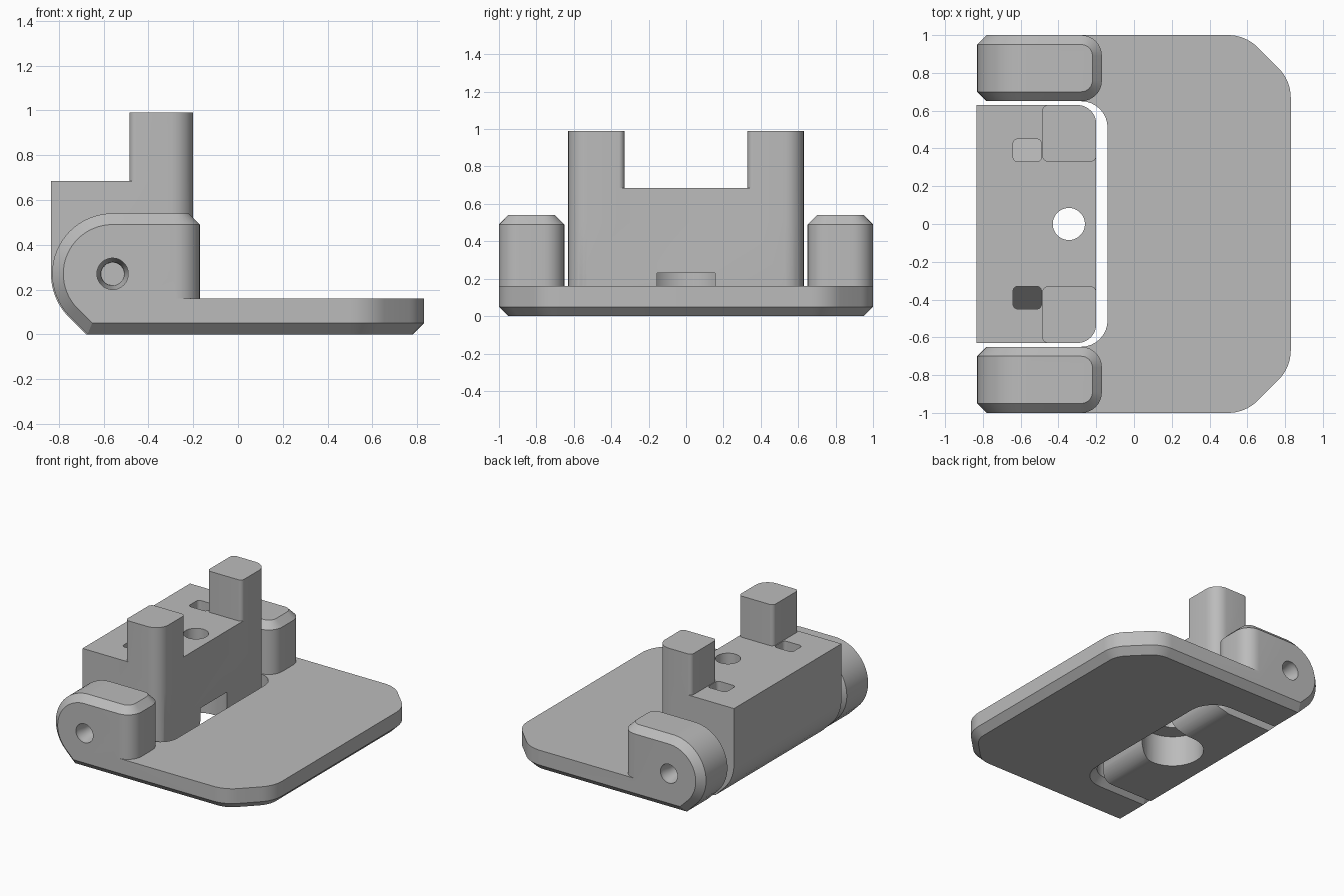
import bpy, bmesh
from math import sin, cos, pi, radians, sqrt, tan, acos
from mathutils import Vector

cube = bpy.data.objects.get("Cube")
if cube:
    bpy.data.objects.remove(cube, do_unlink=True)

grey = bpy.data.materials.new("plain grey")
grey.use_nodes = True
grey.diffuse_color = (0.5, 0.5, 0.5, 1)
grey.node_tree.nodes["Principled BSDF"].inputs["Base Color"].default_value = (0.5, 0.5, 0.5, 1)

PIVOT_X, PIVOT_Z = -0.56, 0.27
CHAMFER = 0.05


def outline(corners, inset=0.0, steps=8):
    """Counter-clockwise (x, y, radius) corners to a filleted 2D loop, optionally inset."""
    pts = [Vector(c[:2]) for c in corners]
    loop = []
    for i, (x, y, r) in enumerate(corners):
        p = pts[i]
        a = (p - pts[i - 1]).normalized()
        b = (pts[(i + 1) % len(pts)] - p).normalized()
        na, nb = Vector((-a.y, a.x)), Vector((-b.y, b.x))
        p = p + (na + nb) * inset / (1 + na.dot(nb))
        if r == 0:
            loop.append(p)
            continue
        side = 1 if a.x * b.y - a.y * b.x > 0 else -1
        r = max(r - side * inset, 0.005)
        turn = acos(max(-1, min(1, a.dot(b))))
        start = p - a * r * tan(turn / 2)
        centre = start + na * r * side
        for k in range(steps + 1):
            t = turn * k / steps
            loop.append(centre - na * side * r * cos(t) + a * r * sin(t))
    return loop


def circle(cx, cy, r, n=48):
    return [Vector((cx + r * cos(2 * pi * i / n), cy + r * sin(2 * pi * i / n))) for i in range(n)]


def flat(loop, z):
    return [(p.x, p.y, z) for p in loop]


def upright(loop, y):
    return [(p.x, y, p.y) for p in loop]


def loft(name, rings):
    """Solid skinned through matching rings, with end caps."""
    bm = bmesh.new()
    vs = [[bm.verts.new(p) for p in ring] for ring in rings]
    n = len(vs[0])
    for lo, hi in zip(vs, vs[1:]):
        for i in range(n):
            bm.faces.new((lo[i], lo[(i + 1) % n], hi[(i + 1) % n], hi[i]))
    bm.faces.new(vs[0][::-1])
    bm.faces.new(vs[-1])
    bmesh.ops.recalc_face_normals(bm, faces=bm.faces)
    mesh = bpy.data.meshes.new(name)
    bm.to_mesh(mesh)
    bm.free()
    mesh.materials.append(grey)
    obj = bpy.data.objects.new(name, mesh)
    bpy.context.collection.objects.link(obj)
    return obj


def activate(obj):
    bpy.ops.object.select_all(action="DESELECT")
    obj.select_set(True)
    bpy.context.view_layer.objects.active = obj


def combine(obj, other, operation):
    mod = obj.modifiers.new("combine", "BOOLEAN")
    mod.operation, mod.object, mod.solver = operation, other, "EXACT"
    activate(obj)
    bpy.ops.object.modifier_apply(modifier=mod.name)
    bpy.data.objects.remove(other, do_unlink=True)


def cheek_profile(inset):
    """Rounded hinge cheek seen from the side, running on past its inner end."""
    r = 0.27 - inset
    loop = []
    for k in range(25):
        t = radians(90 + 135 * k / 24)
        loop.append(Vector((PIVOT_X + r * cos(t), PIVOT_Z + r * sin(t))))
    loop.append(Vector((PIVOT_X + PIVOT_Z - r * sqrt(2) - inset, inset)))
    return loop + [Vector((0, inset)), Vector((0, PIVOT_Z + r))]


# Base plate: U shape with clipped corners and a chamfered underside
half = [(-0.35, -1, 0), (0.59, -1, 0.22), (0.83, -0.76, 0.22)]
notch = [(-0.35, 0.65, 0), (-0.14, 0.65, 0.14)]
plate = half + [(x, -y, r) for x, y, r in half[::-1]]
plate += notch + [(x, -y, r) for x, y, r in notch[::-1]]
base = loft("base_plate", [flat(outline(plate, CHAMFER), 0),
                           flat(outline(plate), CHAMFER),
                           flat(outline(plate), 0.16)])

# Hinge cheeks, merged into the plate, with tapered pin holes
for side in (-1, 1):
    lo, hi = sorted((side * 0.65, side))
    cheek = loft("hinge_cheek", [upright(cheek_profile(CHAMFER), lo),
                                 upright(cheek_profile(0), lo + CHAMFER),
                                 upright(cheek_profile(0), hi - CHAMFER),
                                 upright(cheek_profile(CHAMFER), hi)])
    plan = [(-0.95, lo, 0), (-0.17, lo, 0.11), (-0.17, hi, 0.11), (-0.95, hi, 0)]
    trim = loft("cheek_trim", [flat(outline(plan), -0.1),
                               flat(outline(plan), 0.49),
                               flat(outline(plan, CHAMFER), 0.54)])
    combine(cheek, trim, "INTERSECT")
    combine(base, cheek, "UNION")
    hole = loft("pin_hole", [upright(circle(PIVOT_X, PIVOT_Z, 0.05), side * 0.6),
                             upright(circle(PIVOT_X, PIVOT_Z, 0.052), side * 0.92),
                             upright(circle(PIVOT_X, PIVOT_Z, 0.07), side * 0.97),
                             upright(circle(PIVOT_X, PIVOT_Z, 0.07), side * 1.05)])
    combine(base, hole, "DIFFERENCE")

# Swinging block between the cheeks
r = 0.275
profile = []
for k in range(13):
    t = radians(180 + 45 * k / 12)
    profile.append(Vector((PIVOT_X + r * cos(t), PIVOT_Z + r * sin(t))))
profile.append(Vector((PIVOT_X + PIVOT_Z - r * sqrt(2), 0)))
for k in range(13):
    t = radians(-90 + 90 * k / 12)
    profile.append(Vector((-0.34 + 0.14 * cos(t), 0.14 + 0.14 * sin(t))))
profile += [Vector((-0.2, 0.685)), Vector((PIVOT_X - r, 0.685))]
block = loft("hinge_block", [upright(profile, -0.63), upright(profile, 0.63)])
plan = [(-0.95, -0.63, 0), (-0.2, -0.63, 0.1), (-0.2, 0.63, 0.1), (-0.95, 0.63, 0)]
combine(block, loft("block_trim", [flat(outline(plan), -0.1), flat(outline(plan), 0.8)]), "INTERSECT")

# Upright posts and sloped pockets on the block
for side in (-1, 1):
    post = [(-0.485, 0.33, 0.03), (-0.2, 0.33, 0.03), (-0.2, 0.63, 0.1), (-0.485, 0.63, 0.03)]
    pocket = [(-0.64, 0.33, 0.025), (-0.49, 0.33, 0.025), (-0.49, 0.45, 0.025), (-0.64, 0.45, 0.025)]
    if side < 0:
        post, pocket = [[(x, -y, c) for x, y, c in shape[::-1]] for shape in (post, pocket)]
    combine(block, loft("post", [flat(outline(post), 0.5), flat(outline(post), 0.99)]), "UNION")
    loop = outline(pocket)
    floor = [(p.x, p.y, 0.55 - 1.2 * (abs(p.y) - 0.33)) for p in loop]
    combine(block, loft("pocket", [floor, flat(loop, 0.72)]), "DIFFERENCE")

# Screw hole with a wide counterbore underneath
for radius, top in ((0.085, 0.8), (0.213, 0.23)):
    ring = circle(-0.345, 0, radius)
    combine(block, loft("screw_hole", [flat(ring, -0.1), flat(ring, top)]), "DIFFERENCE")

for obj in (base, block):
    activate(obj)
    bpy.ops.object.shade_smooth_by_angle(angle=radians(30))
